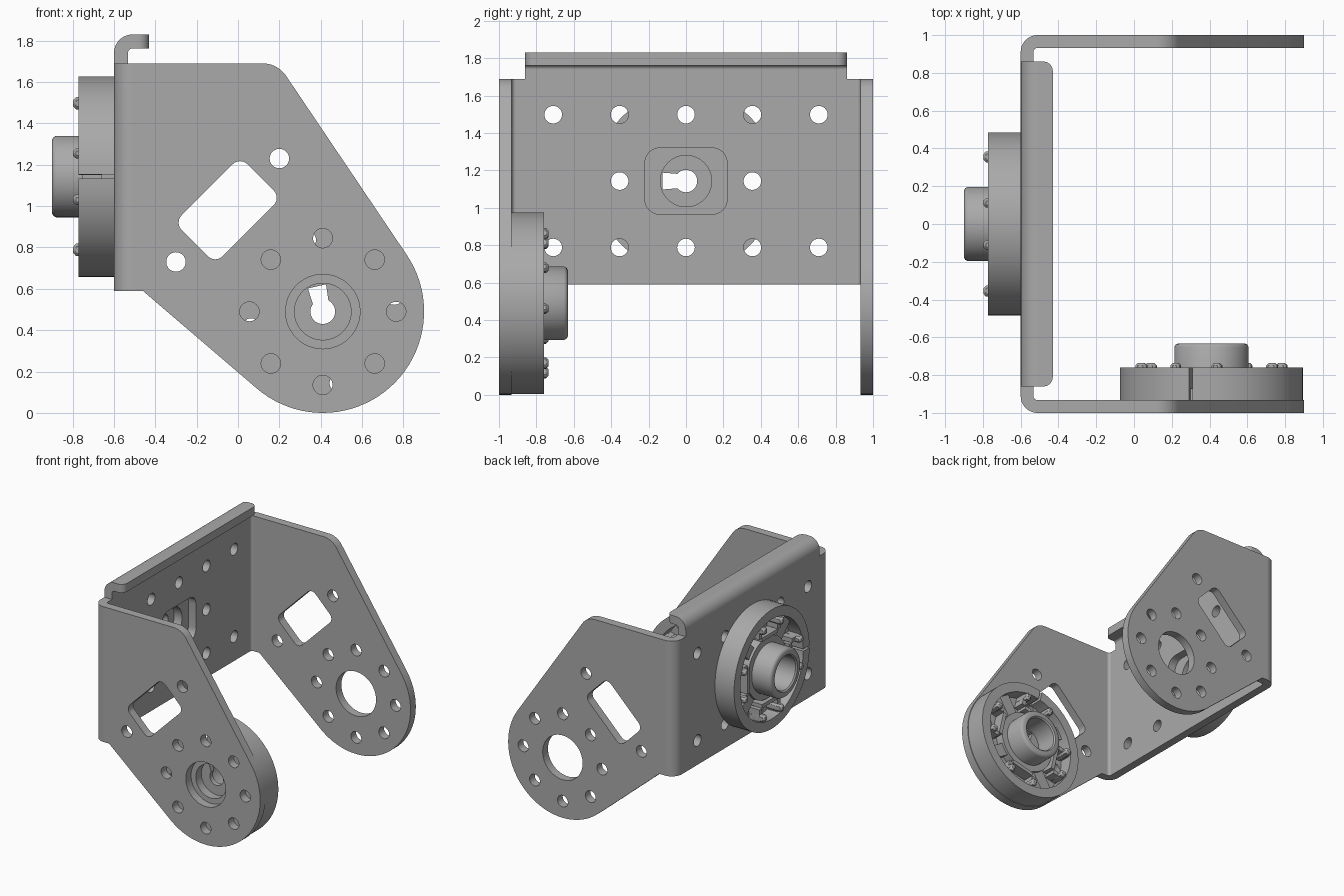
import bpy, bmesh
from math import cos, sin, tan, pi, radians
from mathutils import Matrix, Vector

cube = bpy.data.objects.get("Cube")
if cube:
    bpy.data.objects.remove(cube, do_unlink=True)

metal = bpy.data.materials.new("plain grey")
metal.use_nodes = True
grey = (0.4, 0.4, 0.4, 1)
metal.diffuse_color = grey
metal.node_tree.nodes["Principled BSDF"].inputs["Base Color"].default_value = grey


# ---- 2D outline helpers ----
def arc(cx, cy, r, a0, a1, n=12):
    steps = [radians(a0 + (a1 - a0) * i / n) for i in range(n + 1)]
    return [(cx + r * cos(a), cy + r * sin(a)) for a in steps]


def circle(cx, cy, r, n=32):
    return arc(cx, cy, r, 0, 360, n)[:-1]


def rect(cx, cy, w, h, r=0.0, turn=0.0):
    """Rectangle with rounded corners, turned about its centre."""
    pts = []
    for sx, sy, a in ((1, 1, 0), (-1, 1, 90), (-1, -1, 180), (1, -1, 270)):
        x, y = sx * (w / 2 - r), sy * (h / 2 - r)
        pts += arc(x, y, r, a, a + 90, 6) if r else [(x, y)]
    c, s = cos(radians(turn)), sin(radians(turn))
    return [(cx + x * c - y * s, cy + x * s + y * c) for x, y in pts]


def spin(loop, deg):
    c, s = cos(radians(deg)), sin(radians(deg))
    return [(x * c - y * s, x * s + y * c) for x, y in loop]


# ---- solid helpers ----
def finish(obj):
    bm = bmesh.new()
    bm.from_mesh(obj.data)
    bmesh.ops.remove_doubles(bm, verts=bm.verts, dist=1e-5)
    bmesh.ops.recalc_face_normals(bm, faces=bm.faces)
    bm.to_mesh(obj.data)
    bm.free()
    obj.data.materials.clear()
    obj.data.materials.append(metal)
    bpy.ops.object.select_all(action="DESELECT")
    obj.select_set(True)
    bpy.context.view_layer.objects.active = obj
    bpy.ops.object.shade_smooth_by_angle(angle=radians(35))
    return obj


def slab(name, loops, lo, hi, frame):
    """Extrude outlines (inner loops become holes) from lo to hi."""
    curve = bpy.data.curves.new(name, "CURVE")
    curve.dimensions = "2D"
    curve.fill_mode = "BOTH"
    curve.extrude = (hi - lo) / 2
    for loop in loops:
        sp = curve.splines.new("POLY")
        sp.points.add(len(loop) - 1)
        for p, (x, y) in zip(sp.points, loop):
            p.co = (x, y, 0, 1)
        sp.use_cyclic_u = True
    obj = bpy.data.objects.new(name, curve)
    bpy.context.collection.objects.link(obj)
    obj.matrix_world = frame @ Matrix.Translation((0, 0, (lo + hi) / 2))
    bpy.ops.object.select_all(action="DESELECT")
    obj.select_set(True)
    bpy.context.view_layer.objects.active = obj
    bpy.ops.object.convert(target="MESH")
    return finish(bpy.context.view_layer.objects.active)


def lathe(name, profile, frame, n=48):
    mesh = bpy.data.meshes.new(name)
    bm = bmesh.new()
    rings = [[bm.verts.new((r * cos(2 * pi * i / n), r * sin(2 * pi * i / n), h))
              for r, h in profile] for i in range(n)]
    k = len(profile)
    for i in range(n):
        a, b = rings[i], rings[(i + 1) % n]
        for j in range(k):
            bm.faces.new((a[j], b[j], b[(j + 1) % k], a[(j + 1) % k]))
    bm.to_mesh(mesh)
    bm.free()
    obj = bpy.data.objects.new(name, mesh)
    bpy.context.collection.objects.link(obj)
    obj.matrix_world = frame
    return finish(obj)


def make_frame(xaxis, zaxis, origin):
    x, z = Vector(xaxis), Vector(zaxis)
    m = Matrix((x, z.cross(x), z)).transposed().to_4x4()
    m.translation = origin
    return m


# ---- bracket dimensions ----
T = 0.068                    # sheet thickness
BEND = 0.09                  # outer bend radius
LEFT, LOW, HIGH = -0.6, 0.59, 1.69
PX, PZ, PR = 0.41, 0.49, 0.49   # pivot centre and end radius
HOLE, BOLT = 0.047, 0.355
WEB_Z = 1.143                # hub height on the back web

side_frame = make_frame((1, 0, 0), (0, -1, 0), (0, 0, 0))
web_frame = make_frame((0, 1, 0), (1, 0, 0), (0, 0, 0))
plan_frame = Matrix.Identity(4)

# ---- side plates ----
corner_r, slope = 0.135, 34
corner_x = 0.192 - corner_r * tan(radians(90 - slope) / 2)
outline = [(LEFT + BEND, HIGH), (LEFT + BEND, LOW), (-0.46, LOW)]
outline += arc(PX, PZ, PR, -130.6, slope, 40)
outline += arc(corner_x, HIGH - corner_r, corner_r, slope, 90)
side_loops = [outline, circle(PX, PZ, 0.18, 48),
              rect(-0.05, 0.98, 0.45, 0.28, 0.05, 45),
              circle(0.2, 1.23, HOLE), circle(-0.3, 0.73, HOLE)]
side_loops += [circle(PX + BOLT * cos(i * pi / 4), PZ + BOLT * sin(i * pi / 4), HOLE)
               for i in range(8)]
slab("front_side_plate", side_loops, 1 - T, 1, side_frame)
slab("back_side_plate", side_loops, -1, T - 1, side_frame)

# ---- web between the side plates ----
top_z, edge, lip = 1.83 - BEND, 1 - BEND, 0.86
web = [(-edge, LOW), (edge, LOW), (edge, HIGH), (lip, HIGH), (lip, top_z),
       (-lip, top_z), (-lip, HIGH), (-edge, HIGH)]
web_loops = [web, rect(0, WEB_Z, 0.44, 0.355, 0.08)]
for row in (-1, 0, 1):
    for col in ((-1, 1) if row == 0 else (-2, -1, 0, 1, 2)):
        web_loops.append(circle(col * BOLT, WEB_Z + row * BOLT, HOLE))
slab("web_plate", web_loops, LEFT, LEFT + T, web_frame)

# ---- bends and top lip ----
cx = LEFT + BEND
for name, s in (("front_bend", -1), ("back_bend", 1)):
    bend = arc(cx, s * edge, BEND, 180, 180 - s * 90) + arc(cx, s * edge, BEND - T, 180 - s * 90, 180)
    slab(name, [bend], LOW, HIGH, plan_frame)
bend = arc(cx, top_z, BEND, 180, 90) + arc(cx, top_z, BEND - T, 90, 180)
slab("lip_bend", [bend], -lip, lip, side_frame)
end_x, lr = -0.43, 0.05
lip_loop = [(cx, lip), (cx, -lip)] + arc(end_x - lr, lr - lip, lr, -90, 0)
lip_loop += arc(end_x - lr, lip - lr, lr, 0, 90)
slab("top_lip", [lip_loop], 1.83 - T, 1.83, plan_frame)


# ---- round hub: local z points away from the plate, local x to the slit ----
def hub(name, frame):
    rim_r, rim_in, bore = 0.485, 0.405, 0.137
    quarters = (0, 90, 180, 270)
    holes = [circle(BOLT * cos(radians(a)), BOLT * sin(radians(a)), HOLE) for a in quarters]
    slab(name + "_floor", [circle(0, 0, rim_r - 0.03, 64), circle(0, 0, bore, 48)] + holes,
         0, 0.06, frame)
    gap = 1.2
    rim = arc(0, 0, rim_r, gap, 360 - gap, 72) + arc(0, 0, rim_in, 360 - gap, gap, 72)
    slab(name + "_rim", [rim], 0, 0.172, frame)
    lathe(name + "_boss", [(bore, 0), (0.197, 0), (0.197, 0.28), (0.19, 0.293),
                           (0.177, 0.3), (0.147, 0.3), (bore, 0.29)], frame)
    # keyed web inside the bore
    key = [(0.125, -0.045), (0.125, 0.045)] + arc(0, 0, 0.06, 40, 320, 24)
    slab(name + "_key_web", [circle(0, 0, bore + 0.01, 48), key], 0.07, 0.11, frame)
    # raised collar and pads between the nut pockets
    slab(name + "_collar", [circle(0, 0, 0.25, 48), circle(0, 0, 0.19, 48)], 0.05, 0.13, frame)
    slab(name + "_pads", [spin(rect(0.325, 0, 0.17, 0.1), a + 45) for a in quarters],
         0.05, 0.11, frame)
    # pocket walls and snap clips, a pair at each bolt hole
    walls, clips = [], []
    for a in quarters:
        walls.append(spin(rect(0.27, 0, 0.03, 0.2), a))
        for s in (-1, 1):
            walls.append(spin(rect(0.34, s * 0.118, 0.11, 0.035), a))
            clips.append(spin(rect(0.355, s * 0.112, 0.06, 0.05), a))
    slab(name + "_pocket_walls", walls, 0.05, 0.155, frame)
    clip = slab(name + "_clips", clips, 0.05, 0.197, frame)
    bevel = clip.modifiers.new("soft_edges", "BEVEL")
    bevel.width = 0.014
    bevel.segments = 1


hub("web_hub", make_frame((0, -1, 0), (-1, 0, 0), (LEFT, 0, WEB_Z)))
turn = radians(103)
hub("pivot_hub", make_frame((cos(turn), 0, sin(turn)), (0, 1, 0), (PX, T - 1, PZ)))
